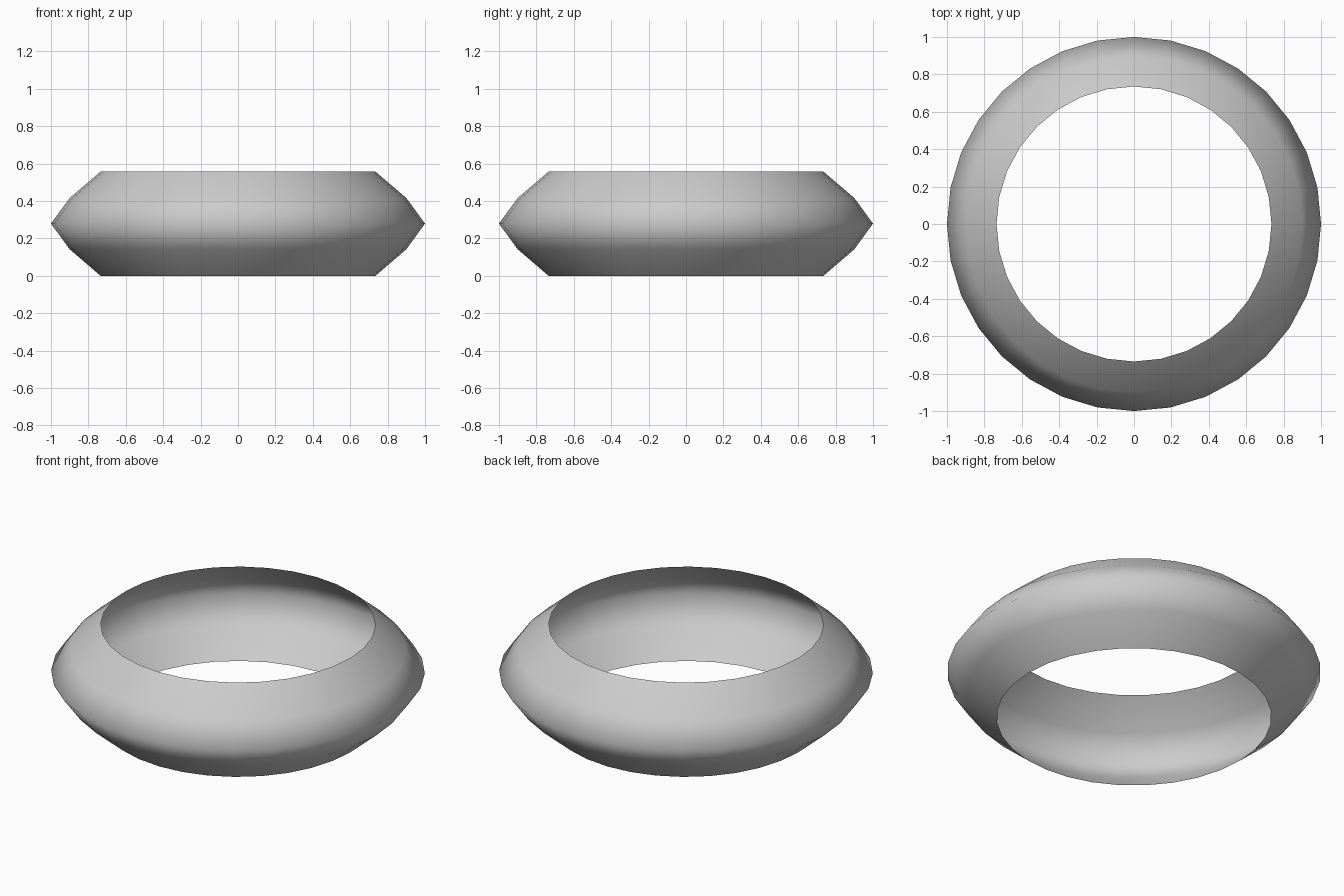
import bpy, bmesh, math

if "Cube" in bpy.data.objects:
    bpy.data.objects.remove(bpy.data.objects["Cube"])

SIDES = 32
# Half-section of the hollow, open-edged ring: radius, height
PROFILE = [(0.735, 0.0), (0.9, 0.142), (1.0, 0.279), (0.9, 0.416), (0.735, 0.557)]

# Ring shell: stacked circles bridged with quads, open at top and bottom
bm = bmesh.new()
rings = []
for r, z in PROFILE:
    rings.append([bm.verts.new((r * math.cos(math.tau * i / SIDES),
                                r * math.sin(math.tau * i / SIDES), z))
                  for i in range(SIDES)])
for low, high in zip(rings, rings[1:]):
    for i in range(SIDES):
        j = (i + 1) % SIDES
        face = bm.faces.new((low[i], low[j], high[j], high[i]))
        face.smooth = True

mesh = bpy.data.meshes.new("ring_shell")
bm.to_mesh(mesh)
bm.free()
ring = bpy.data.objects.new("ring_shell", mesh)
bpy.context.collection.objects.link(ring)
